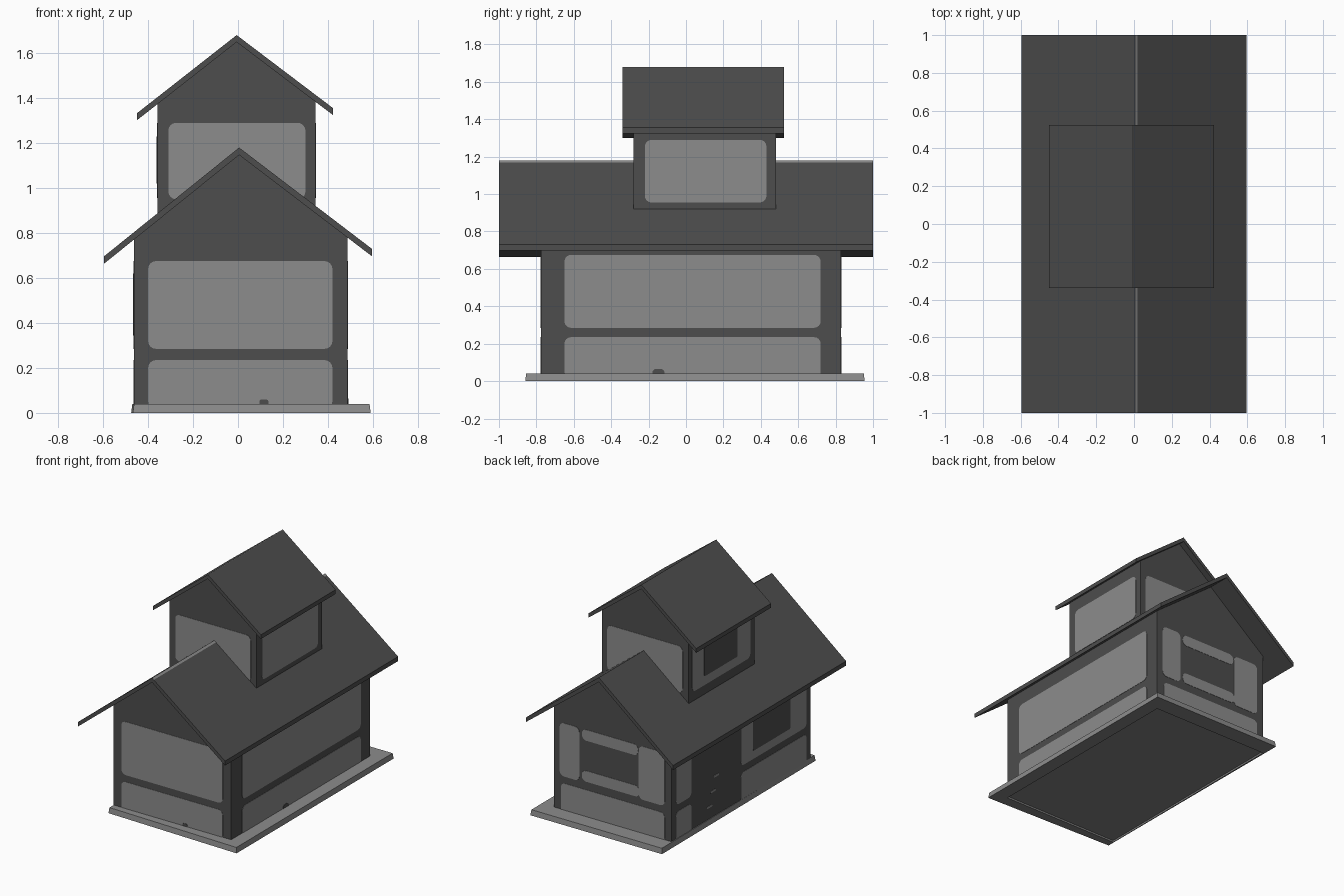
import bpy, bmesh, math
from mathutils import Vector

cube = bpy.data.objects.get("Cube")
if cube:
    bpy.data.objects.remove(cube, do_unlink=True)


def material(name, value):
    m = bpy.data.materials.new(name)
    m.use_nodes = True
    colour = (value, value, value, 1)
    m.diffuse_color = colour
    bsdf = m.node_tree.nodes["Principled BSDF"]
    bsdf.inputs["Base Color"].default_value = colour
    bsdf.inputs["Roughness"].default_value = 0.9
    return m


DARK = material("dark_grey", 0.074)
LIGHT = material("light_grey", 0.265)
MID = material("underside_grey", 0.215)


def finish(name, bm, *mats):
    mesh = bpy.data.meshes.new(name)
    bm.to_mesh(mesh)
    bm.free()
    for m in mats:
        mesh.materials.append(m)
    obj = bpy.data.objects.new(name, mesh)
    bpy.context.collection.objects.link(obj)
    return obj


def extrude_outline(name, points, offset, mat):
    """Solid made by sweeping a closed outline along an offset."""
    bm = bmesh.new()
    face = bm.faces.new([bm.verts.new(p) for p in points])
    new = bmesh.ops.extrude_face_region(bm, geom=[face])["geom"]
    bmesh.ops.translate(bm, vec=offset,
                        verts=[v for v in new if isinstance(v, bmesh.types.BMVert)])
    bmesh.ops.recalc_face_normals(bm, faces=bm.faces)
    return finish(name, bm, mat)


def prism(name, profile, y0, y1, mat):
    return extrude_outline(name, [(x, y0, z) for x, z in profile], (0, y1 - y0, 0), mat)


def line(points, x):
    """Height at x on a ridge line of left, ridge and right points."""
    a, b, c = points
    p, q = (a, b) if x < b[0] else (b, c)
    return p[1] + (q[1] - p[1]) * (x - p[0]) / (q[0] - p[0])


def roof(name, top, thickness, y0, y1, strip):
    """Two slopes with a pale strip beside the ridge; returns the wall-top line."""
    left, ridge, right = top
    under = [(x, z - thickness) for x, z in top]
    edge = ridge[0] + strip
    obj = prism(name, [left, ridge, (edge, line(top, edge)), right] + under[::-1],
                y0, y1, DARK)
    obj.data.materials.append(LIGHT)
    for p in obj.data.polygons:
        if p.normal.z > 0.3 and ridge[0] < p.center.x < edge:
            p.material_index = 1
    return [(x, z + 0.01) for x, z in under]


def panel(name, wall, side, a0, a1, z0, z1, mat=LIGHT, r=0.035, depth=0.002):
    """Rounded plate on a wall; side is front, back, left or right."""
    r = min(r, (a1 - a0) / 2.1, (z1 - z0) / 2.1)
    corners = [(a1 - r, z1 - r), (a0 + r, z1 - r), (a0 + r, z0 + r), (a1 - r, z0 + r)]
    outline = []
    for i, (a, z) in enumerate(corners):
        for k in range(5):
            t = math.pi / 2 * (i + k / 4)
            outline.append((a + r * math.cos(t), z + r * math.sin(t)))
    x0, x1, y0, y1 = wall
    if side in ("front", "back"):
        y, s = (y0, -1) if side == "front" else (y1, 1)
        pts, off = [(a, y - s * 0.002, z) for a, z in outline], (0, s * (depth + 0.002), 0)
    else:
        x, s = (x0, -1) if side == "right" else (x1, 1)
        pts, off = [(x - s * 0.002, a, z) for a, z in outline], (s * (depth + 0.002), 0, 0)
    extrude_outline(name, pts, Vector(off), mat)


# Wall footprints: x from, x to, y from, y to
MAIN = (-0.463, 0.488, -0.775, 0.83)
UPPER = (-0.358, 0.345, -0.28, 0.48)

# Base slab: tapered, one corner drawn in, recessed underside below the walls
bm = bmesh.new()
bmesh.ops.create_cube(bm, size=1)
for v in bm.verts:
    taper = 0.005 if v.co.z > 0 else 0
    pulled = 0.03 if v.co.x < 0 and v.co.y < 0 else 0
    v.co = (0.0575 + v.co.x * (1.065 - 2 * taper) + pulled / 4,
            0.048 + v.co.y * (1.815 - 2 * taper) + pulled, 0.02 + v.co.z * 0.04)
bottom = min(bm.faces, key=lambda f: f.calc_center_median().z)
bottom.material_index = 1
rims = bmesh.ops.inset_individual(bm, faces=[bottom], thickness=0.05)["faces"]
for v in bottom.verts:
    v.co.x = MAIN[0] if v.co.x < 0 else MAIN[1]
    v.co.y = MAIN[2] if v.co.y < 0 else MAIN[3]
rims += bmesh.ops.inset_individual(bm, faces=[bottom], thickness=0.002, depth=-0.012)["faces"]
for f in rims:
    f.material_index = 1
finish("base_slab", bm, LIGHT, MID)

# Roofs
main_top = [(-0.595, 0.697), (0.005, 1.18), (0.595, 0.73)]
upper_top = [(-0.45, 1.332), (-0.006, 1.68), (0.423, 1.355)]
main_under = roof("main_roof", main_top, 0.033, -1, 1, 0.014)
upper_under = roof("upper_roof", upper_top, 0.031, -0.34, 0.525, 0.003)

# Gabled bodies
x0, x1, y0, y1 = MAIN
prism("main_body", [(x0, 0.025), (x1, 0.025), (x1, line(main_under, x1)),
                    main_under[1], (x0, line(main_under, x0))], y0, y1, DARK)
x0, x1, y0, y1 = UPPER
prism("upper_body", [(x0, line(main_top, x0) - 0.012), (0.005, 1.168),
                     (x1, line(main_top, x1) - 0.012), (x1, line(upper_under, x1)),
                     upper_under[1], (x0, line(upper_under, x0))], y0, y1, DARK)

# Main wall panels: low band and high band
LOW, HIGH = (0.018, 0.235), (0.285, 0.675)
panel("front_low_panel", MAIN, "front", -0.4, 0.42, *LOW)
panel("front_high_panel", MAIN, "front", -0.4, 0.42, *HIGH)
panel("left_low_panel", MAIN, "left", -0.65, 0.72, *LOW)
panel("left_high_panel", MAIN, "left", -0.65, 0.72, *HIGH)
panel("back_low_panel", MAIN, "back", -0.41, 0.43, *LOW)

# Small dark marks at the foot of the low panels
panel("front_mark", MAIN, "front", 0.095, 0.135, 0.03, 0.06, DARK, 0.01, 0.004)
panel("left_mark", MAIN, "left", -0.18, -0.115, 0.02, 0.065, DARK, 0.02, 0.004)

# Back wall: panels around a dark window
panel("back_panel_left", MAIN, "back", 0.28, 0.44, *HIGH)
panel("back_panel_right", MAIN, "back", -0.41, -0.2, *HIGH)
panel("back_panel_above", MAIN, "back", -0.195, 0.26, 0.595, 0.675)
panel("back_panel_below", MAIN, "back", -0.205, 0.26, 0.295, 0.375)

# Right wall: panels either side of a dark doorway, with a window
for label, band in (("low", LOW), ("high", HIGH)):
    panel("right_rear_" + label, MAIN, "right", 0.6, 0.78, *band)
    panel("right_front_" + label, MAIN, "right", -0.73, 0.03, *band)
panel("right_window", MAIN, "right", -0.54, -0.11, 0.345, 0.62, DARK, 0.01, 0.004)
for i in range(3):
    y = 0.28 + 0.04 * i
    panel("door_mark", MAIN, "right", y, y + 0.06, 0.32 - 0.1 * i, 0.335 - 0.1 * i)

# Upper wall panels and window
for side in ("front", "back"):
    panel("upper_panel_" + side, UPPER, side, -0.31, 0.3, 0.95, 1.29)
panel("upper_panel_left", UPPER, "left", -0.22, 0.43, 0.955, 1.29)
panel("upper_panel_right", UPPER, "right", -0.23, 0.44, 0.955, 1.29)
panel("upper_window", UPPER, "right", -0.08, 0.305, 1.02, 1.23, DARK, 0.01, 0.004)
